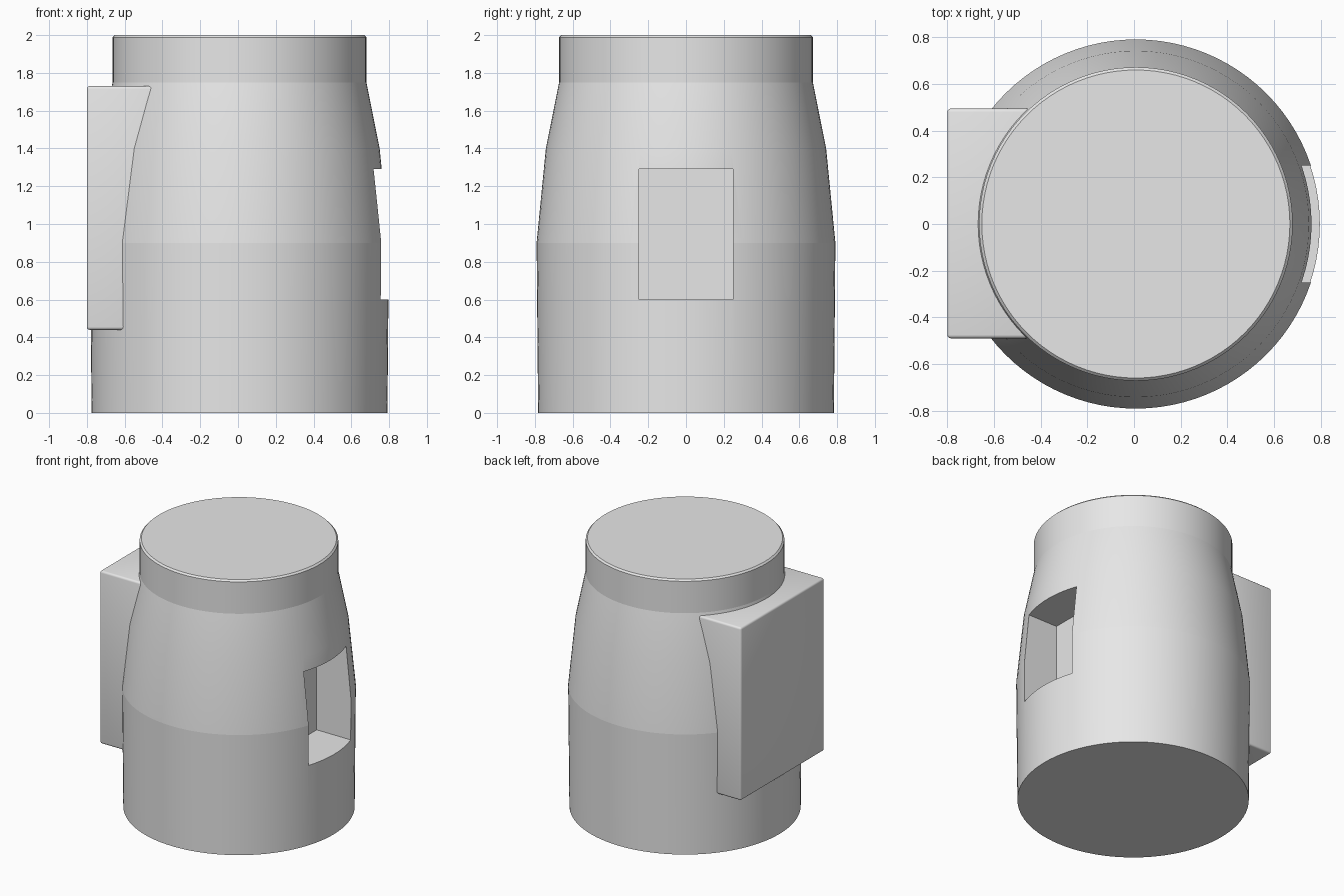
import bpy
import bmesh
import math
from mathutils import Matrix, Vector

if "Cube" in bpy.data.objects:
    bpy.data.objects.remove(bpy.data.objects["Cube"], do_unlink=True)

# One plain grey for everything
grey = bpy.data.materials.new("light grey")
grey.use_nodes = True
grey.diffuse_color = (0.8, 0.8, 0.8, 1)
grey.node_tree.nodes["Principled BSDF"].inputs["Base Color"].default_value = (0.8, 0.8, 0.8, 1)


def add_object(name, bm):
    mesh = bpy.data.meshes.new(name)
    bmesh.ops.recalc_face_normals(bm, faces=bm.faces)
    bm.to_mesh(mesh)
    bm.free()
    mesh.materials.append(grey)
    obj = bpy.data.objects.new(name, mesh)
    bpy.context.collection.objects.link(obj)
    return obj


def box(name, low, high):
    low, high = Vector(low), Vector(high)
    bm = bmesh.new()
    bmesh.ops.create_cube(bm, size=1, matrix=Matrix.Translation((low + high) / 2)
                          @ Matrix.Diagonal((*(high - low), 1)))
    return add_object(name, bm)


def select(obj):
    bpy.ops.object.select_all(action='DESELECT')
    obj.select_set(True)
    bpy.context.view_layer.objects.active = obj


def apply_and_smooth(obj, modifier):
    select(obj)
    bpy.ops.object.modifier_apply(modifier=modifier.name)
    bpy.ops.object.shade_smooth_by_angle(angle=math.radians(30), keep_sharp_edges=True)


# Turned body: rings of (radius, height), joined by quads and capped
PROFILE = [(0.783, 0), (0.791, 0.9), (0.742, 1.4), (0.672, 1.75), (0.672, 1.988), (0.66, 2)]
CREASES = (0.9, 1.75)
SIDES = 96
AXIS_X = 0.008

bm = bmesh.new()
rings = []
for radius, z in PROFILE:
    ring = []
    for i in range(SIDES):
        a = math.tau * i / SIDES
        ring.append(bm.verts.new((AXIS_X + radius * math.cos(a), radius * math.sin(a), z)))
    rings.append(ring)
for lower, upper in zip(rings, rings[1:]):
    for i in range(SIDES):
        j = (i + 1) % SIDES
        bm.faces.new((lower[i], lower[j], upper[j], upper[i]))
bm.faces.new(rings[0][::-1])
bm.faces.new(rings[-1])
for edge in bm.edges:
    if any(all(abs(v.co.z - z) < 0.001 for v in edge.verts) for z in CREASES):
        edge.smooth = False
body = add_object("body", bm)

# Rectangular pocket cut into the left side
cutter = box("pocket_cutter", (0.475, -0.25, 0.6), (1.0, 0.25, 1.29))
cutter.hide_render = True
cutter.hide_viewport = True
cut = body.modifiers.new("pocket", 'BOOLEAN')
cut.operation = 'DIFFERENCE'
cut.solver = 'EXACT'
cut.object = cutter
apply_and_smooth(body, cut)
bpy.data.objects.remove(cutter, do_unlink=True)

# Box mounted on the right side, with softened edges
side_box = box("side_box", (-0.8, -0.49, 0.44), (-0.4, 0.495, 1.73))
bevel = side_box.modifiers.new("soft_edges", 'BEVEL')
bevel.width = 0.015
bevel.segments = 3
apply_and_smooth(side_box, bevel)
